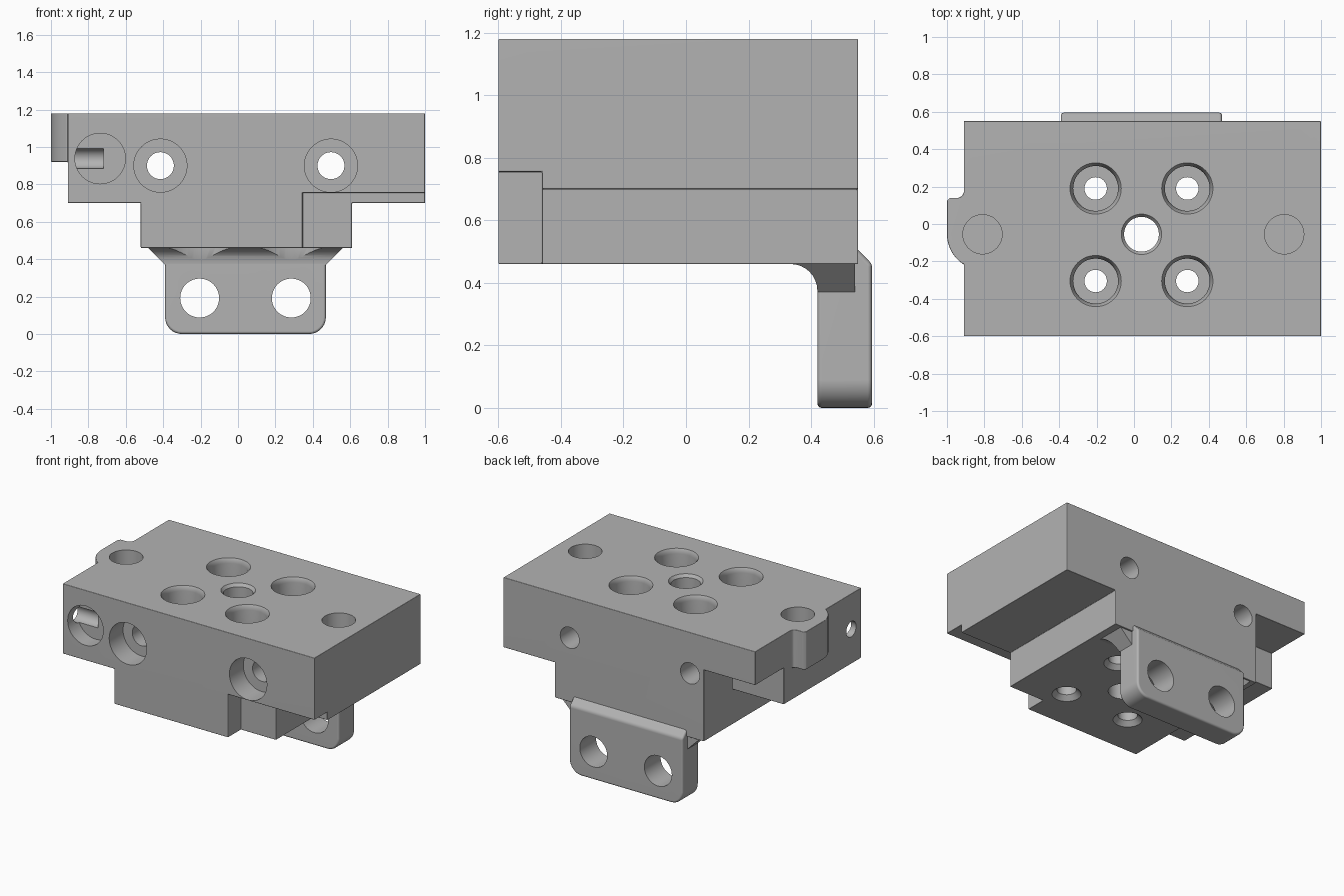
import bpy, bmesh
from math import sin, cos, pi, radians
from mathutils import Vector, Matrix

if "Cube" in bpy.data.objects:
    bpy.data.objects.remove(bpy.data.objects["Cube"], do_unlink=True)

metal = bpy.data.materials.new("grey metal")
metal.use_nodes = True
GREY = (0.45, 0.45, 0.45, 1)
metal.diffuse_color = GREY
metal.node_tree.nodes["Principled BSDF"].inputs["Base Color"].default_value = GREY


def finish_mesh(name, bm):
    bmesh.ops.recalc_face_normals(bm, faces=bm.faces)
    mesh = bpy.data.meshes.new(name)
    bm.to_mesh(mesh)
    bm.free()
    mesh.materials.append(metal)
    ob = bpy.data.objects.new(name, mesh)
    bpy.context.scene.collection.objects.link(ob)
    return ob


def prism(name, points, axis, lo, hi):
    """Extrude a 2D outline along an axis; the outline uses the other two axes in order."""
    bm = bmesh.new()

    def place(p, d):
        c = list(p)
        c.insert("xyz".index(axis), d)
        return bm.verts.new(c)
    a = [place(p, lo) for p in points]
    b = [place(p, hi) for p in points]
    bm.faces.new(a)
    bm.faces.new(b[::-1])
    n = len(points)
    for i in range(n):
        j = (i + 1) % n
        bm.faces.new((a[i], a[j], b[j], b[i]))
    return finish_mesh(name, bm)


def box(name, x, y, z):
    return prism(name, [(x[0], y[0]), (x[1], y[0]), (x[1], y[1]), (x[0], y[1])], "z", *z)


def lathe(name, profile, origin, direction, sides=48):
    """Closed turned solid: profile is (radius, distance along direction)."""
    bm = bmesh.new()
    rings = [[bm.verts.new((r * cos(2 * pi * k / sides), r * sin(2 * pi * k / sides), d))
              for k in range(sides)] for r, d in profile]
    for a, b in zip(rings, rings[1:]):
        for k in range(sides):
            m = (k + 1) % sides
            bm.faces.new((a[k], a[m], b[m], b[k]))
    bm.faces.new(rings[0])
    bm.faces.new(rings[-1])
    turn = Vector(direction).to_track_quat("Z", "Y").to_matrix().to_4x4()
    bmesh.ops.transform(bm, matrix=Matrix.Translation(origin) @ turn, verts=bm.verts)
    return finish_mesh(name, bm)


def apply(ob, mod):
    bpy.context.view_layer.objects.active = ob
    bpy.ops.object.modifier_apply(modifier=mod.name)


def combine(ob, other, operation="DIFFERENCE"):
    mod = ob.modifiers.new("combine", "BOOLEAN")
    mod.operation, mod.solver, mod.object = operation, "EXACT", other
    apply(ob, mod)
    bpy.data.objects.remove(other, do_unlink=True)


def soften(ob, width):
    mod = ob.modifiers.new("soften", "BEVEL")
    mod.width, mod.segments, mod.limit_method = width, 3, "ANGLE"
    mod.angle_limit = radians(35)
    apply(ob, mod)


def smooth(ob):
    bpy.ops.object.select_all(action="DESELECT")
    ob.select_set(True)
    bpy.context.view_layer.objects.active = ob
    bpy.ops.object.shade_smooth_by_angle(angle=radians(32))
    mod = ob.modifiers.new("weighted", "WEIGHTED_NORMAL")
    mod.keep_sharp = True


TOP, STEP, BASE = 1.18, 0.70, 0.46
FRONT, BACK = -0.60, 0.55

# Body: wide slab on a narrower stem
body = prism("body", [(-0.91, TOP), (1, TOP), (1, STEP), (0.61, STEP), (0.61, BASE),
                      (-0.52, BASE), (-0.52, STEP), (-0.91, STEP)], "y", FRONT, BACK)
combine(body, box("front_notch", (0.345, 1.2), (-0.8, -0.46), (0.3, 0.755)))
combine(body, box("back_notch", (-1.2, -0.52), (0.24, 0.8), (0.6, 0.95)))

# Side boss with a rounded front corner
arc = [(-0.81 + 0.19 * cos(radians(a)), -0.055 + 0.19 * sin(radians(a)))
       for a in range(180, 240, 8)]
boss = prism("side_boss", [(-0.85, 0.17), (-0.91, 0.17), (-0.919, 0.149), (-0.94, 0.14),
                           (-0.985, 0.14), (-1, 0.125)] + arc + [(-0.85, -0.217)],
             "z", 0.92, TOP)
combine(body, boss, "UNION")
soften(body, 0.014)

# Screw holes through the top, with counterbores and countersunk lower ends
SCREWS = [(x, y) for x in (-0.205, 0.285) for y in (-0.305, 0.19)]
depth = TOP - BASE
for x, y in SCREWS:
    combine(body, lathe("screw_hole", [(0.137, -0.1), (0.137, 0), (0.12, 0.03), (0.12, 0.3),
                                       (0.06, 0.3), (0.06, depth - 0.03), (0.09, depth),
                                       (0.09, depth + 0.1)], (x, y, TOP), (0, 0, -1)))
combine(body, lathe("centre_hole", [(0.108, -0.1), (0.108, 0), (0.093, 0.02), (0.093, depth + 0.1)],
                    (0.04, -0.055, TOP), (0, 0, -1)))
for x in (-0.81, 0.803):
    combine(body, lathe("pin_hole", [(0.105, -0.1), (0.105, 0.2)], (x, -0.055, TOP), (0, 0, -1)))

# Counterbored holes from front to back
for x in (-0.415, 0.497):
    combine(body, lathe("cross_hole", [(0.142, -0.1), (0.142, 0.15), (0.072, 0.15), (0.072, 1.4)],
                        (x, FRONT, 0.9), (0, 1, 0)))

# Front pocket and the small side hole that meets it
combine(body, lathe("front_pocket", [(0.135, -0.1), (0.135, 0.11)], (-0.737, FRONT, 0.938), (0, 1, 0)))
combine(body, lathe("side_hole", [(0.053, -0.1), (0.053, 0.19)], (-0.91, -0.49, 0.938), (1, 0, 0), 32))
smooth(body)

# Hanging tab with rounded lower corners and a sloped top at the back
tab = prism("mounting_tab", [(0.42, 0), (0.595, 0), (0.595, BASE), (0.54, BASE + 0.055),
                             (0.42, BASE + 0.055)], "x", -0.39, 0.47)
bm = bmesh.new()
bm.from_mesh(tab.data)
corners = [e for e in bm.edges if all(v.co.z < 0.01 for v in e.verts)
           and abs(e.verts[0].co.x - e.verts[1].co.x) < 0.01]
bmesh.ops.bevel(bm, geom=corners, offset=0.09, segments=8, profile=0.5, affect="EDGES")
bm.to_mesh(tab.data)
bm.free()
soften(tab, 0.014)
for x in (-0.205, 0.285):
    combine(tab, lathe("tab_hole", [(0.104, -0.1), (0.104, 0.4)], (x, 0.42, 0.192), (0, 1, 0)))
smooth(tab)

# Web between stem and tab: curved in front, flared at the sides, relieved round the screws
fillet = [(0.335 + 0.085 * cos(a * pi / 16), 0.375 + 0.085 * sin(a * pi / 16)) for a in range(9)]
web = prism("web", [(0.54, 0.49), (0.54, 0.37), (0.42, 0.37)] + fillet + [(0.335, 0.49)],
            "x", -0.55, 0.63)
combine(web, prism("flare", [(-0.385, 0.365), (0.465, 0.365), (0.6, 0.5), (-0.52, 0.5)],
                   "y", 0.2, 0.7), "INTERSECT")
for x, y in SCREWS:
    if y > 0:
        combine(web, lathe("relief", [(0.228, 0.2), (0.228, 0.47)], (x, y, 0), (0, 0, 1)))
smooth(web)
